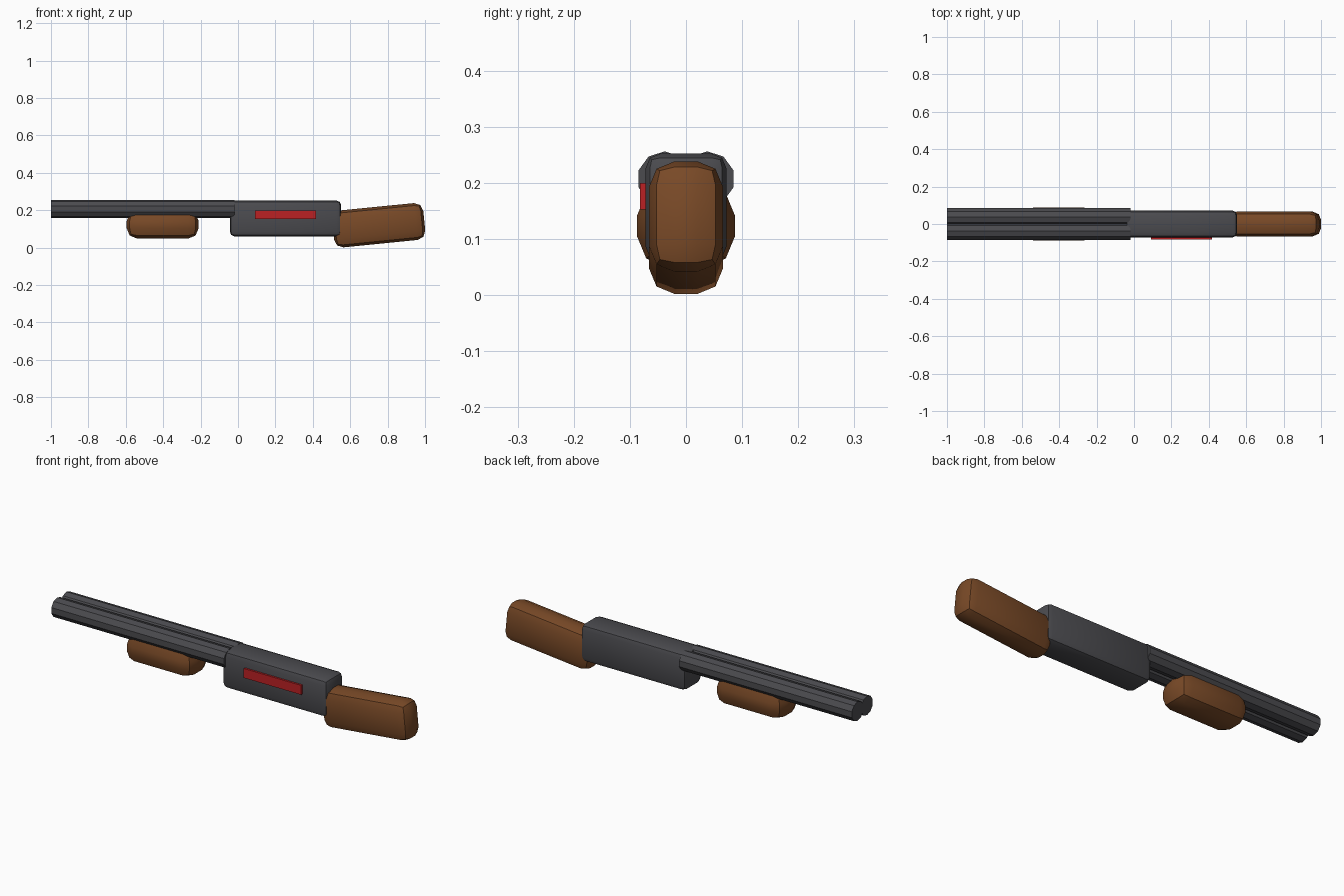
import bpy
from math import radians

if "Cube" in bpy.data.objects:
    bpy.data.objects.remove(bpy.data.objects["Cube"])


def make_material(name, rgb):
    mat = bpy.data.materials.new(name)
    mat.use_nodes = True
    color = (*rgb, 1.0)
    mat.diffuse_color = color
    mat.node_tree.nodes["Principled BSDF"].inputs["Base Color"].default_value = color
    return mat


metal = make_material("dark metal", (0.07, 0.07, 0.078))
wood = make_material("brown wood", (0.19, 0.067, 0.02))
red = make_material("red", (0.5, 0.015, 0.017))


def finish(name, mat):
    obj = bpy.context.object
    obj.name = name
    obj.data.materials.append(mat)
    return obj


def block(name, mat, center, size, bevel=0.0, tilt=0.0):
    """Box with an optional two-step rounded edge, tilted about y."""
    bpy.ops.mesh.primitive_cube_add(size=1, location=center)
    obj = finish(name, mat)
    obj.scale = size
    bpy.ops.object.transform_apply(location=False, rotation=False, scale=True)
    if bevel:
        mod = obj.modifiers.new("rounded_edges", "BEVEL")
        mod.width = bevel
        mod.segments = 2
        bpy.ops.object.modifier_apply(modifier=mod.name)
        bpy.ops.object.shade_smooth_by_angle(angle=radians(30))
    obj.rotation_euler.y = tilt
    return obj


# Twin ten-sided barrels
for side, y in (("front", -0.038), ("back", 0.038)):
    bpy.ops.mesh.primitive_cylinder_add(
        vertices=10, radius=0.049, depth=0.98,
        location=(-0.51, y, 0.207), rotation=(0, radians(90), 0))
    barrel = finish(side + "_barrel", metal)
    # Turn the cylinder so a flat side faces up
    barrel.rotation_euler.x = radians(0)
    for v in barrel.data.vertices:
        v.co.x, v.co.y = -v.co.y, v.co.x

# Receiver with the red side panel
block("receiver", metal, (0.254, 0, 0.156), (0.596, 0.144, 0.192), 0.026)
block("side_panel", red, (0.253, -0.072, 0.176), (0.326, 0.02, 0.048))

# Wooden fore grip and tilted stock
block("fore_grip", wood, (-0.403, 0, 0.123), (0.385, 0.174, 0.148), 0.055)
block("stock", wood, (0.752, 0, 0.12), (0.49, 0.132, 0.198), 0.046, radians(-5.7))
